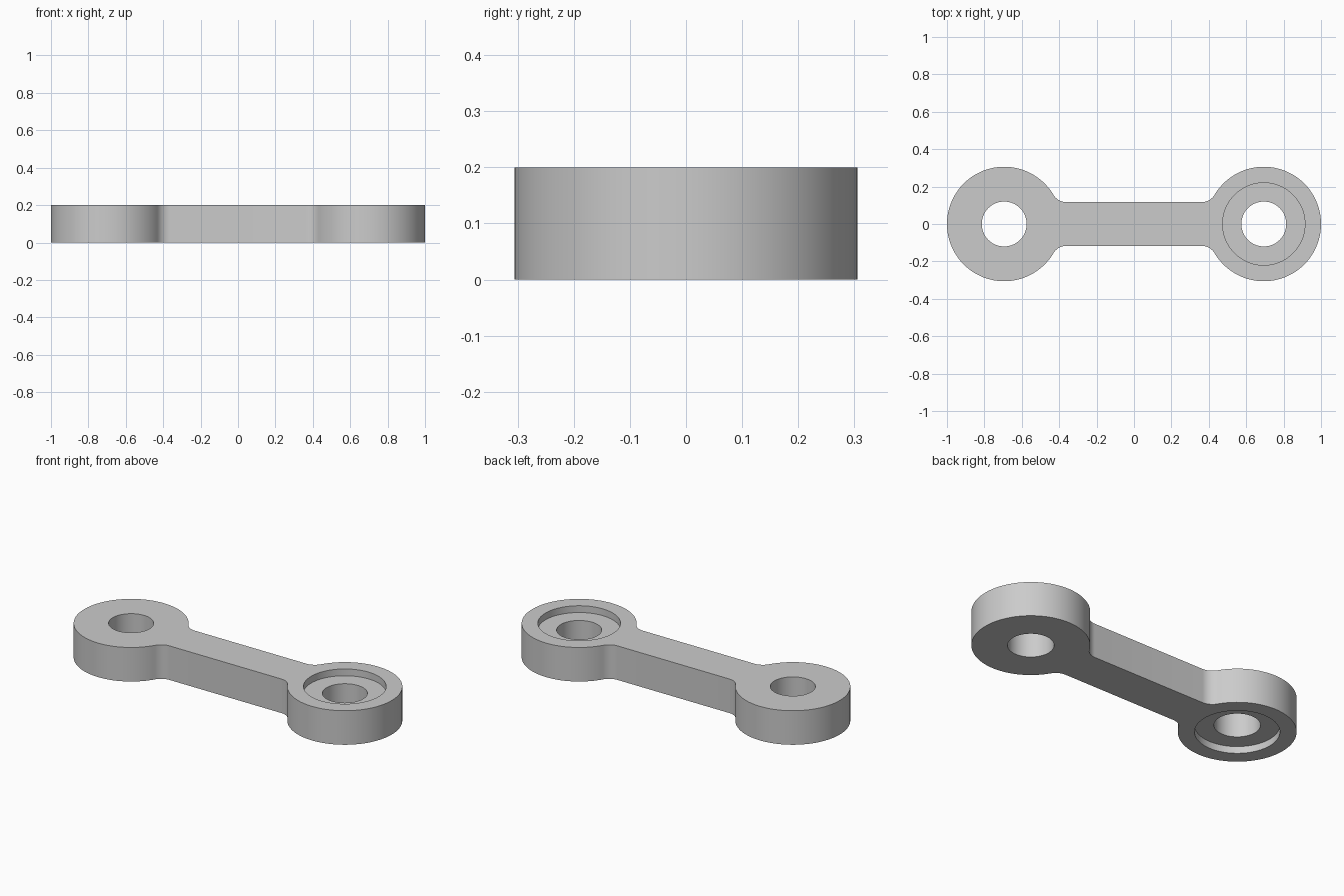
import bpy
import bmesh
from math import sqrt, atan2, cos, sin, pi, radians

if "Cube" in bpy.data.objects:
    bpy.data.objects.remove(bpy.data.objects["Cube"])

HEIGHT = 0.2
EYE_R = 0.306              # outer radius of each end
EYE_X = 1 - EYE_R          # end centres at +-EYE_X
ARM = 0.117                # half width of the arm
FILLET = 0.08
HOLE_R, RECESS_R, RECESS_DEPTH = 0.12, 0.22, 0.04

grey = bpy.data.materials.new("light grey")
grey.use_nodes = True
colour = (0.6, 0.6, 0.6, 1)
grey.diffuse_color = colour
grey.node_tree.nodes["Principled BSDF"].inputs["Base Color"].default_value = colour


def arc(cx, cy, r, start, end, steps):
    angles = [start + (end - start) * i / steps for i in range(steps + 1)]
    return [(cx + r * cos(a), cy + r * sin(a)) for a in angles]


def half_outline():
    """Right end with its two fillets, counter-clockwise from below."""
    dy = ARM + FILLET
    dx = sqrt((EYE_R + FILLET) ** 2 - dy ** 2)
    lean = atan2(dy, dx)
    fx = EYE_X - dx
    lower = arc(fx, -dy, FILLET, pi / 2, lean, 10)
    eye = arc(EYE_X, 0, EYE_R, lean - pi, pi - lean, 96)
    upper = arc(fx, dy, FILLET, -lean, -pi / 2, 10)
    return lower + eye[1:-1] + upper


def cutter(name, x, radius, z0, z1):
    bpy.ops.mesh.primitive_cylinder_add(vertices=96, radius=radius, depth=z1 - z0,
                                        location=(x, 0, (z0 + z1) / 2))
    ob = bpy.context.object
    ob.name = name
    ob.hide_render = True
    return ob


# Link body: outline turned half round for the other end, then extruded
right = half_outline()
outline = right + [(-x, -y) for x, y in right]
bm = bmesh.new()
base = bm.faces.new([bm.verts.new((x, y, 0)) for x, y in outline])
top = bmesh.ops.extrude_face_region(bm, geom=[base])["geom"]
bmesh.ops.translate(bm, vec=(0, 0, HEIGHT),
                    verts=[v for v in top if isinstance(v, bmesh.types.BMVert)])
bmesh.ops.recalc_face_normals(bm, faces=bm.faces)
mesh = bpy.data.meshes.new("link_body")
bm.to_mesh(mesh)
bm.free()
body = bpy.data.objects.new("link_body", mesh)
bpy.context.collection.objects.link(body)
mesh.materials.append(grey)

# Through holes, a recess on top at one end and underneath at the other
cutters = [
    cutter("left_hole", EYE_X, HOLE_R, -0.1, HEIGHT + 0.1),
    cutter("right_hole", -EYE_X, HOLE_R, -0.1, HEIGHT + 0.1),
    cutter("top_recess", EYE_X, RECESS_R, HEIGHT - RECESS_DEPTH, HEIGHT + 0.1),
    cutter("bottom_recess", -EYE_X, RECESS_R, -0.1, RECESS_DEPTH),
]
bpy.ops.object.select_all(action="DESELECT")
body.select_set(True)
bpy.context.view_layer.objects.active = body
for c in cutters:
    mod = body.modifiers.new(c.name, "BOOLEAN")
    mod.operation = "DIFFERENCE"
    mod.solver = "EXACT"
    mod.object = c
    bpy.ops.object.modifier_apply(modifier=mod.name)
    bpy.data.objects.remove(c)

bpy.ops.object.shade_smooth_by_angle(angle=radians(30))
